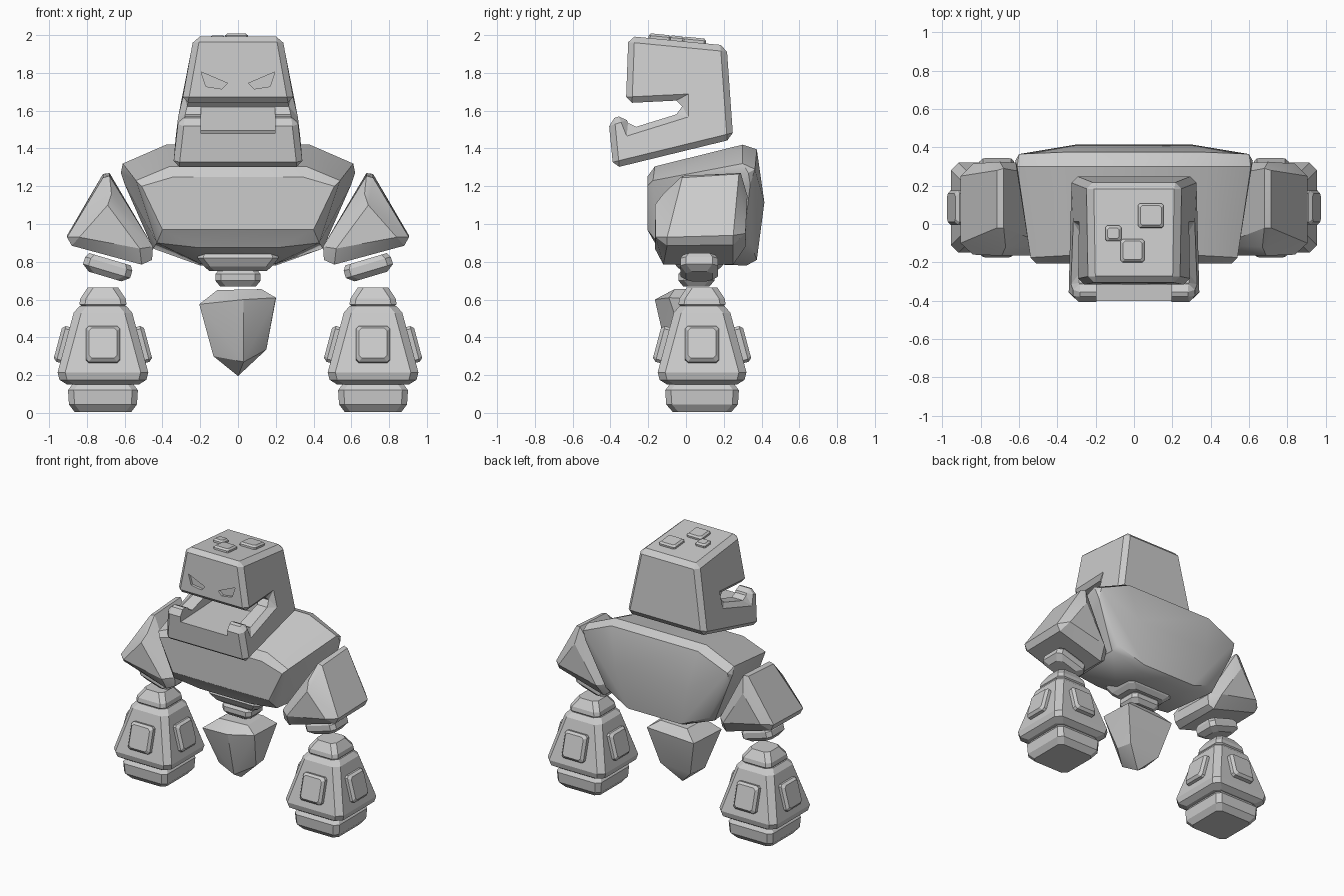
import bpy, bmesh, math
from mathutils import Matrix, Vector

stone = bpy.data.materials.new("grey stone")
stone.diffuse_color = (0.6, 0.6, 0.6, 1)


def finish(name, bm, bevel=0.0, smooth=None):
    bmesh.ops.recalc_face_normals(bm, faces=bm.faces)
    me = bpy.data.meshes.new(name)
    bm.to_mesh(me)
    bm.free()
    me.materials.append(stone)
    ob = bpy.data.objects.new(name, me)
    bpy.context.collection.objects.link(ob)
    if smooth:
        bpy.ops.object.select_all(action='DESELECT')
        ob.select_set(True)
        bpy.context.view_layer.objects.active = ob
        bpy.ops.object.shade_smooth_by_angle(angle=math.radians(smooth))
    if bevel:
        m = ob.modifiers.new("bevel", 'BEVEL')
        m.width, m.segments, m.limit_method = bevel, 1, 'ANGLE'
        m.angle_limit = math.radians(35)
    return ob


def hull(name, pts, mirror=False, bevel=0.0, smooth=None):
    """Convex faceted block through a few corner points."""
    bm = bmesh.new()
    for x, y, z in pts:
        bm.verts.new((x, y, z))
        if mirror and x:
            bm.verts.new((-x, y, z))
    r = bmesh.ops.convex_hull(bm, input=bm.verts)
    loose = {v for v in r["geom_interior"] + r["geom_unused"] if isinstance(v, bmesh.types.BMVert)}
    bmesh.ops.delete(bm, geom=list(loose), context='VERTS')
    bmesh.ops.dissolve_limit(bm, angle_limit=math.radians(4), verts=bm.verts, edges=bm.edges)
    return finish(name, bm, bevel, smooth)


def stack(name, rings, matrix, c=0.03):
    """Chamfered-rectangle rings (z, half x, half y) skinned into a block."""
    bm = bmesh.new()
    loops = []
    for z, a, b in rings:
        corners = [(a, -b + c), (a, b - c), (a - c, b), (-a + c, b),
                   (-a, b - c), (-a, -b + c), (-a + c, -b), (a - c, -b)]
        loops.append([bm.verts.new(matrix @ Vector((x, y, z))) for x, y in corners])
    for lo, hi in zip(loops, loops[1:]):
        for i in range(8):
            j = (i + 1) % 8
            bm.faces.new((lo[i], lo[j], hi[j], hi[i]))
    bm.faces.new(loops[0][::-1])
    bm.faces.new(loops[-1])
    return finish(name, bm)


def prism(name, profile, place, lo, hi, bevel=0.0):
    """Extrude a 2D profile; place(u, v, t) gives the 3D corner."""
    bm = bmesh.new()
    sides = [[bm.verts.new(place(u, v, t)) for u, v in profile] for t in (lo, hi)]
    n = len(profile)
    for i in range(n):
        j = (i + 1) % n
        bm.faces.new((sides[0][i], sides[0][j], sides[1][j], sides[1][i]))
    bm.faces.new(sides[0][::-1])
    bm.faces.new(sides[1])
    return finish(name, bm, bevel)


def cut(ob, cutter):
    cutter.hide_render = True
    cutter.hide_viewport = True
    m = ob.modifiers.new("cut", 'BOOLEAN')
    m.operation, m.object, m.solver = 'DIFFERENCE', cutter, 'EXACT'


def head_width(z):
    return 0.345 - 0.165 * max(0, z - 1.38) / 0.6 if z < 1.6 else 0.30 - 0.175 * (z - 1.6) / 0.4 * 0.5


# head: side profile with an open mouth, narrowing upward
profile = [(-0.305, 1.995), (0.215, 1.945), (0.25, 1.45), (-0.385, 1.295), (-0.41, 1.55),
           (-0.325, 1.58), (-0.295, 1.505), (-0.02, 1.59), (-0.02, 1.655), (-0.318, 1.64)]
head = prism("head", profile,
             lambda y, z, s: (s * (0.345 - 0.15 * max(0, z - 1.36)), y, z) if z < 1.6
             else (s * (0.305 - 0.18 * (z - 1.6)), y, z), -1, 1, 0.036)

# lower the lip and mouth floor between the two tusks
cut(head, prism("mouth_cutter", [(-0.6, 1.47), (-0.02, 1.495), (-0.02, 1.62), (-0.6, 1.62)],
                lambda y, z, s: (s, y, z), -0.195, 0.195))
# recessed slanted eyes
eye = [(0.195, 1.805), (0.055, 1.745), (0.085, 1.715), (0.17, 1.728)]
for s in (-1, 1):
    cut(head, prism("eye_cutter", eye, lambda x, z, y: (s * x, y, z), -0.5, -0.295))

# raised stones on the head top
for x, y, a, b in [(0.088, 0.043, 0.067, 0.063), (-0.108, -0.05, 0.042, 0.04), (-0.008, -0.14, 0.062, 0.06)]:
    m = Matrix.Translation((x, y, 1.967 - 0.096 * y)) @ Matrix.Rotation(-0.096, 4, 'X')
    stack("head_stone", [(-0.02, a, b), (0.012, a, b), (0.024, a - 0.012, b - 0.012)], m, 0.01)

# torso: broad shoulders, bulging back, tapered waist
hull("torso", [
    (0.36, -0.165, 1.305), (0.54, -0.175, 1.23), (0.51, -0.205, 1.20), (0.34, -0.205, 1.25),
    (0.40, -0.205, 0.97), (0.0, -0.205, 0.955), (0.43, -0.15, 0.90), (0.21, -0.15, 0.875),
    (0.38, 0.30, 1.42), (0.61, 0.30, 1.32), (0.62, 0.33, 1.27), (0.60, 0.365, 1.29), (0.36, 0.375, 1.395),
    (0.30, 0.415, 1.115), (0.60, 0.34, 1.21), (0.45, 0.30, 0.87), (0.43, 0.34, 0.90),
    (0.22, 0.375, 0.81), (0.20, 0.32, 0.78), (0.20, 0.05, 0.79)], True, 0, 25)

# waist plates
stack("waist_plate", [(0.75, 0.15, 0.09), (0.775, 0.18, 0.12), (0.82, 0.215, 0.145), (0.86, 0.20, 0.13)],
      Matrix.Translation((0, 0.07, 0)))
stack("waist_joint", [(0.67, 0.095, 0.07), (0.70, 0.12, 0.095), (0.735, 0.12, 0.095), (0.76, 0.10, 0.075)],
      Matrix.Translation((0, 0.055, 0)))

# pointed lower body
hull("lower_body", [
    (-0.11, -0.07, 0.65), (0.125, -0.06, 0.655), (0.12, 0.13, 0.655), (-0.10, 0.13, 0.65),
    (-0.205, -0.13, 0.575), (0.03, -0.165, 0.60), (0.20, -0.09, 0.61), (0.20, 0.18, 0.60), (-0.19, 0.18, 0.58),
    (-0.13, -0.04, 0.30), (0.03, -0.09, 0.27), (0.15, 0.0, 0.335), (0.13, 0.12, 0.33), (-0.12, 0.12, 0.31),
    (0.0, 0.04, 0.195)], False, 0, 25)

for s, side in ((-1, "left"), (1, "right")):
    # upper arm: wedge with its ridge at the shoulder
    arm = [(0.68, 0.29, 1.27), (0.715, 0.28, 1.265), (0.68, -0.02, 1.255), (0.715, -0.02, 1.245),
           (0.67, -0.12, 1.16), (0.69, -0.165, 1.10), (0.905, -0.10, 0.93), (0.905, 0.25, 0.94),
           (0.88, -0.10, 0.885), (0.88, 0.25, 0.89), (0.84, -0.16, 0.93), (0.52, -0.165, 0.87),
           (0.45, -0.11, 0.88), (0.46, 0.25, 0.88), (0.455, -0.10, 0.81), (0.47, 0.24, 0.81),
           (0.51, -0.12, 0.785), (0.51, 0.25, 0.785), (0.70, 0.325, 1.15), (0.84, 0.315, 0.95), (0.53, 0.315, 0.88)]
    hull(side + "_upper_arm", [(s * x, y, z) for x, y, z in arm], False, 0, 25)

    # tilted elbow joint
    m = Matrix.Translation((s * 0.69, 0.07, 0.77)) @ Matrix.Rotation(-s * 0.29, 4, 'Y')
    stack(side + "_elbow", [(-0.05, 0.09, 0.07), (-0.02, 0.13, 0.10), (0.02, 0.13, 0.10), (0.045, 0.115, 0.085)], m)

    # forearm block, wrist cap and fist
    base = Matrix.Translation((s * 0.715, 0.085, 0))
    stack(side + "_forearm", [(0.15, 0.19, 0.185), (0.175, 0.23, 0.225), (0.215, 0.24, 0.235),
                              (0.53, 0.155, 0.15), (0.565, 0.125, 0.12)], base, 0.04)
    stack(side + "_wrist", [(0.555, 0.105, 0.105), (0.575, 0.125, 0.125), (0.605, 0.12, 0.12), (0.665, 0.08, 0.08)], base)
    stack(side + "_fist", [(0.005, 0.15, 0.155), (0.045, 0.18, 0.19), (0.12, 0.185, 0.195), (0.16, 0.155, 0.165)], base)

    # raised plates on all four forearm sides, leaning with the taper
    for k in range(4):
        m = (base @ Matrix.Rotation(k * math.pi / 2, 4, 'Z') @ Matrix.Translation((0, -0.202, 0.36))
             @ Matrix.Rotation(math.radians(75), 4, 'X'))
        stack(side + "_arm_plate", [(-0.02, 0.09, 0.098), (0.02, 0.09, 0.098), (0.038, 0.074, 0.082)], m, 0.015)
